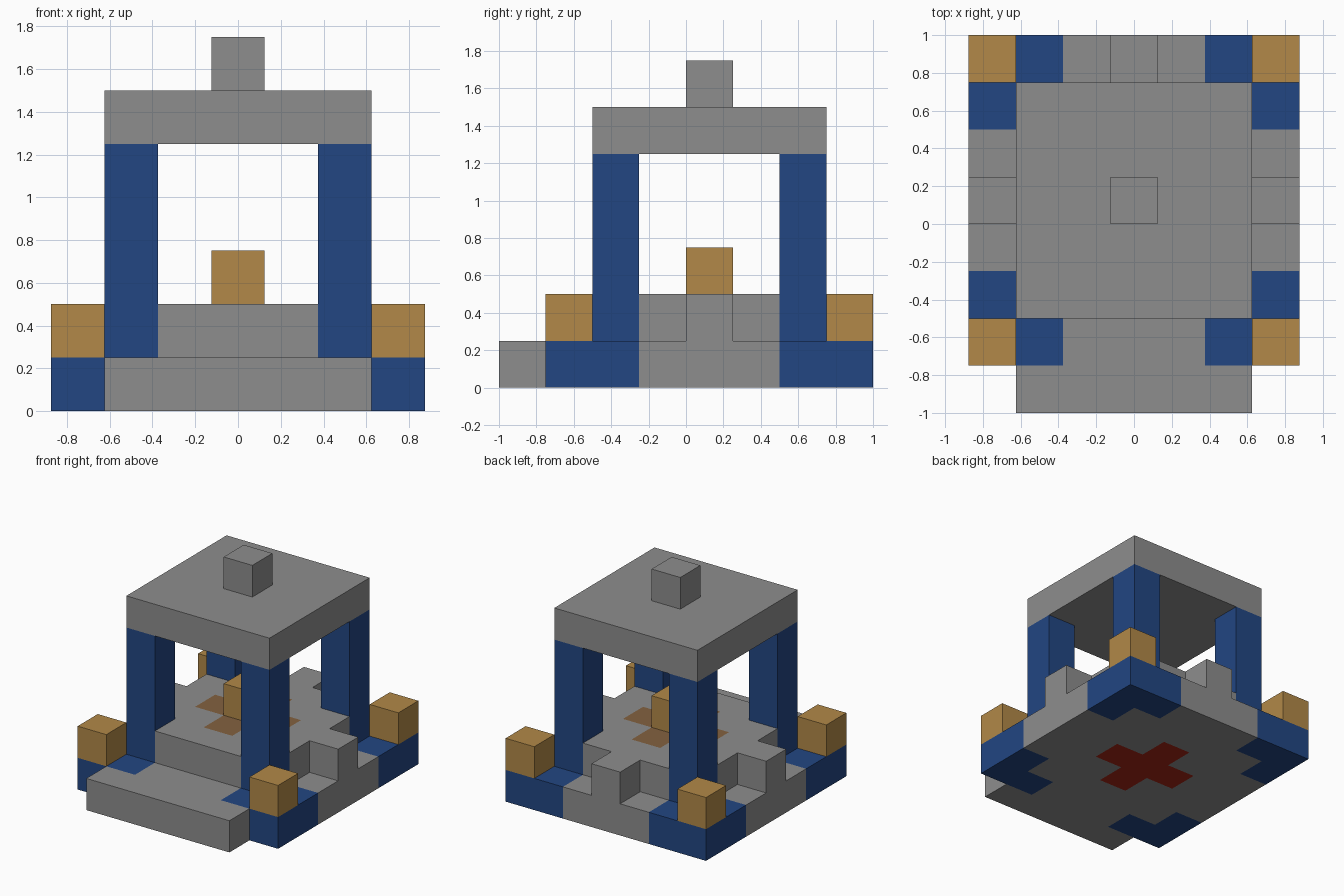
import bpy, bmesh
from mathutils import Vector

U = 0.25  # size of one block

old = bpy.data.objects.get("Cube")
if old:
    bpy.data.objects.remove(old, do_unlink=True)


def material(name, rgb):
    m = bpy.data.materials.new(name)
    m.use_nodes = True
    m.diffuse_color = (*rgb, 1)
    m.node_tree.nodes["Principled BSDF"].inputs["Base Color"].default_value = (*rgb, 1)
    return m


stone = material("stone grey", (0.27, 0.27, 0.27))
blue = material("deep blue", (0.016, 0.061, 0.225))
gold = material("gold", (0.445, 0.25, 0.065))
brown = material("brown", (0.23, 0.122, 0.052))
red = material("dark red", (0.376, 0.018, 0.007))


def finish(name, bm, mats):
    mesh = bpy.data.meshes.new(name)
    bm.to_mesh(mesh)
    bm.free()
    for m in mats:
        mesh.materials.append(m)
    obj = bpy.data.objects.new(name, mesh)
    bpy.context.collection.objects.link(obj)


def block(name, i, j, k, mat, wide=1, tall=1):
    """Box centred on grid column (i, j), starting at level k."""
    bm = bmesh.new()
    bmesh.ops.create_cube(bm, size=U)
    bmesh.ops.scale(bm, vec=(wide, wide, tall), verts=bm.verts)
    bmesh.ops.translate(bm, vec=(i * U, (j + 0.5) * U, (k + tall / 2) * U), verts=bm.verts)
    finish(name, bm, [mat])


def slab(name, k, inside, colour, mats):
    """One-level slab over the grid cells passing a rule, coloured by cell."""
    bm = bmesh.new()
    for i in range(-3, 4):
        for j in range(-4, 4):
            if inside(i, j):
                corners = [(i - .5, j), (i + .5, j), (i + .5, j + 1), (i - .5, j + 1)]
                bm.faces.new([bm.verts.new((x * U, y * U, k * U)) for x, y in corners])
    bmesh.ops.remove_doubles(bm, verts=bm.verts, dist=0.001)
    res = bmesh.ops.extrude_face_region(bm, geom=bm.faces[:], use_keep_orig=True)
    top = [g for g in res["geom"] if isinstance(g, bmesh.types.BMVert)]
    bmesh.ops.translate(bm, vec=(0, 0, U), verts=top)
    bmesh.ops.recalc_face_normals(bm, faces=bm.faces)
    for f in bm.faces:
        f.normal_update()
        c = f.calc_center_median() - f.normal * U / 2
        f.material_index = colour(round(c.x / U), round(c.y / U - 0.5), f.normal)
    finish(name, bm, mats)


def cross(i, j):
    return abs(i) + abs(j) <= 1


# Base with blue corners, a front step and a red cross underneath
def base_colour(i, j, n):
    if j >= -3 and abs(i) + abs(j) >= 5:
        return 1
    return 2 if cross(i, j) and n.z < -0.5 else 0


slab("base", 0, lambda i, j: j >= -3 or abs(i) <= 2, base_colour, [stone, blue, red])


# Raised floor with side and back steps and a brown cross on top
def floor_cell(i, j):
    core = abs(i) <= 2 and abs(j) <= 2 and abs(i) + abs(j) < 4
    return core or (abs(i) == 3 and j == 0) or (i == 0 and j == 3)


slab("raised_floor", 1, floor_cell,
     lambda i, j, n: 1 if cross(i, j) and n.z > 0.5 else 0, [stone, brown])

# Pillars and gold corner blocks
for sx, side in ((-1, "right"), (1, "left")):
    for sy, end in ((-1, "front"), (1, "back")):
        block(f"{end}_{side}_pillar", 2 * sx, 2 * sy, 1, blue, tall=4)
        block(f"{end}_{side}_corner_block", 3 * sx, 3 * sy, 1, gold)

# Centre pedestal, roof and finial
block("centre_block", 0, 0, 2, gold)
block("roof", 0, 0, 5, stone, wide=5)
block("roof_finial", 0, 0, 6, stone)
